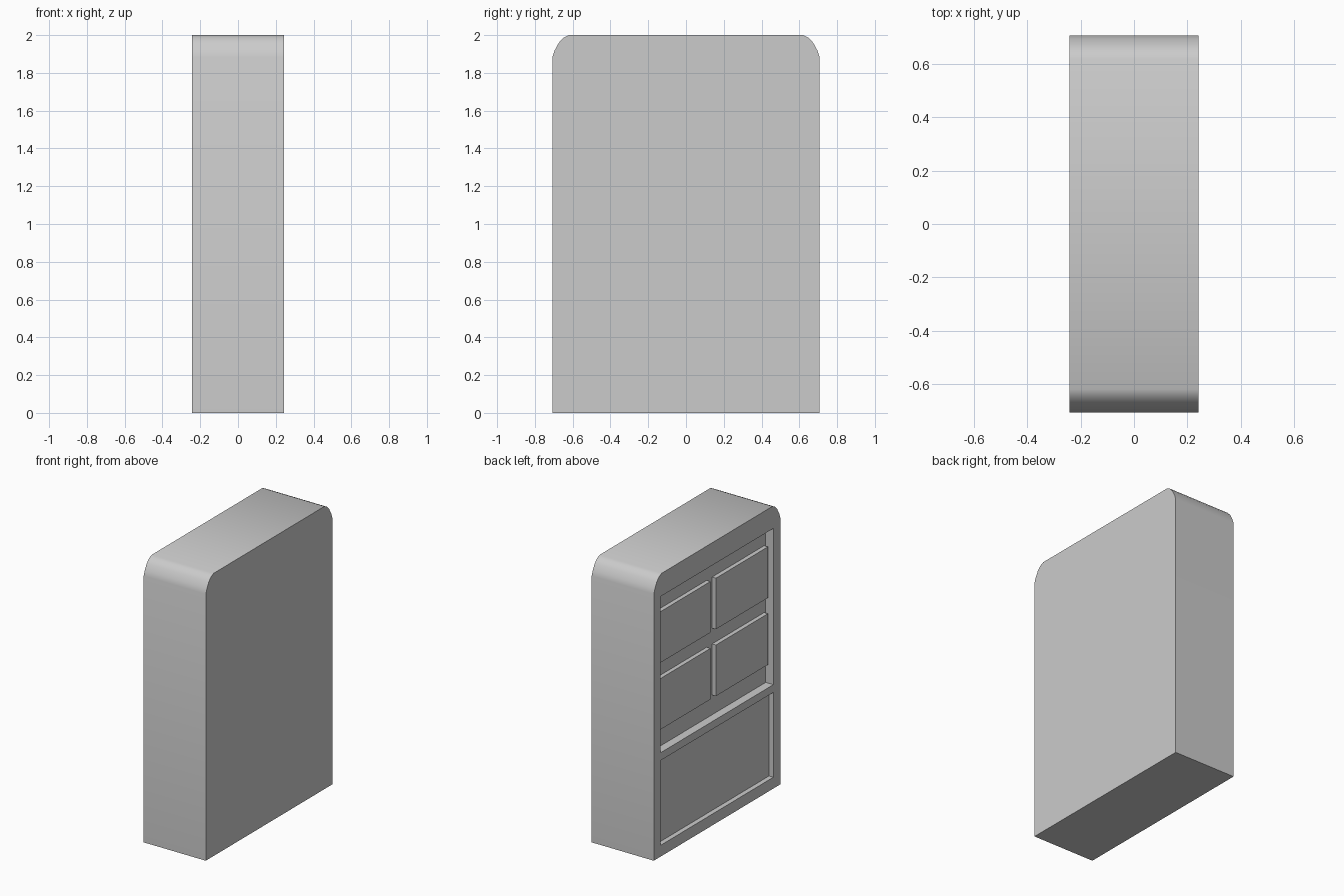
import bpy
import bmesh
import math

old = bpy.data.objects.get("Cube")
if old:
    bpy.data.objects.remove(old, do_unlink=True)

grey = bpy.data.materials.new("light grey")
grey.use_nodes = True
colour = (0.6, 0.6, 0.6, 1)
grey.diffuse_color = colour
grey.node_tree.nodes["Principled BSDF"].inputs["Base Color"].default_value = colour

HALF_X, HALF_Y = 0.243, 0.707


def finish(name, bm):
    bmesh.ops.recalc_face_normals(bm, faces=bm.faces)
    mesh = bpy.data.meshes.new(name)
    bm.to_mesh(mesh)
    bm.free()
    mesh.materials.append(grey)
    obj = bpy.data.objects.new(name, mesh)
    bpy.context.collection.objects.link(obj)
    return obj


def box(name, low, high):
    bm = bmesh.new()
    bmesh.ops.create_cube(bm, size=1)
    for v in bm.verts:
        v.co = [a + (c + 0.5) * (b - a) for c, a, b in zip(v.co, low, high)]
    return finish(name, bm)


# Solid body: rounded-top profile swept across the thickness
corner = [(HALF_Y, 1.885), (0.695, 1.92), (0.673, 1.96), (0.65, 1.985), (0.62, 2)]
outline = [(HALF_Y, 0)] + corner + [(-y, z) for y, z in reversed(corner)] + [(-HALF_Y, 0)]
bm = bmesh.new()
face = bm.faces.new([bm.verts.new((-HALF_X, y, z)) for y, z in outline])
swept = bmesh.ops.extrude_face_region(bm, geom=[face], use_keep_orig=True)
for v in swept["geom"]:
    if isinstance(v, bmesh.types.BMVert):
        v.co.x = HALF_X
body = finish("cabinet_body", bm)

# Upper and lower recesses in one broad side
UPPER_DEPTH, LOWER_DEPTH = 0.06, 0.034
recesses = [(0.735, 1.84, UPPER_DEPTH), (0.08, 0.68, LOWER_DEPTH)]
bpy.context.view_layer.objects.active = body
for bottom, top, depth in recesses:
    cutter = box("recess_cutter", (-HALF_X - 0.1, -0.63, bottom),
                 (-HALF_X + depth, 0.63, top))
    cutter.hide_render = True
    mod = body.modifiers.new("recess", 'BOOLEAN')
    mod.operation = 'DIFFERENCE'
    mod.solver = 'EXACT'
    mod.object = cutter
    bpy.ops.object.modifier_apply(modifier=mod.name)
    bpy.data.objects.remove(cutter, do_unlink=True)

# Smooth the rounded shoulders, keep the other edges sharp
bpy.context.view_layer.update()
body.select_set(True)
bpy.ops.object.shade_smooth_by_angle(angle=math.radians(35))

# Four raised panels on the floor of the upper recess
for row, z in (("lower", 0.875), ("upper", 1.348)):
    for side, y in (("front", -0.612), ("back", 0.03)):
        box(f"{row}_{side}_panel", (-HALF_X + 0.03, y, z),
            (-HALF_X + UPPER_DEPTH + 0.005, y + 0.582, z + 0.361))
